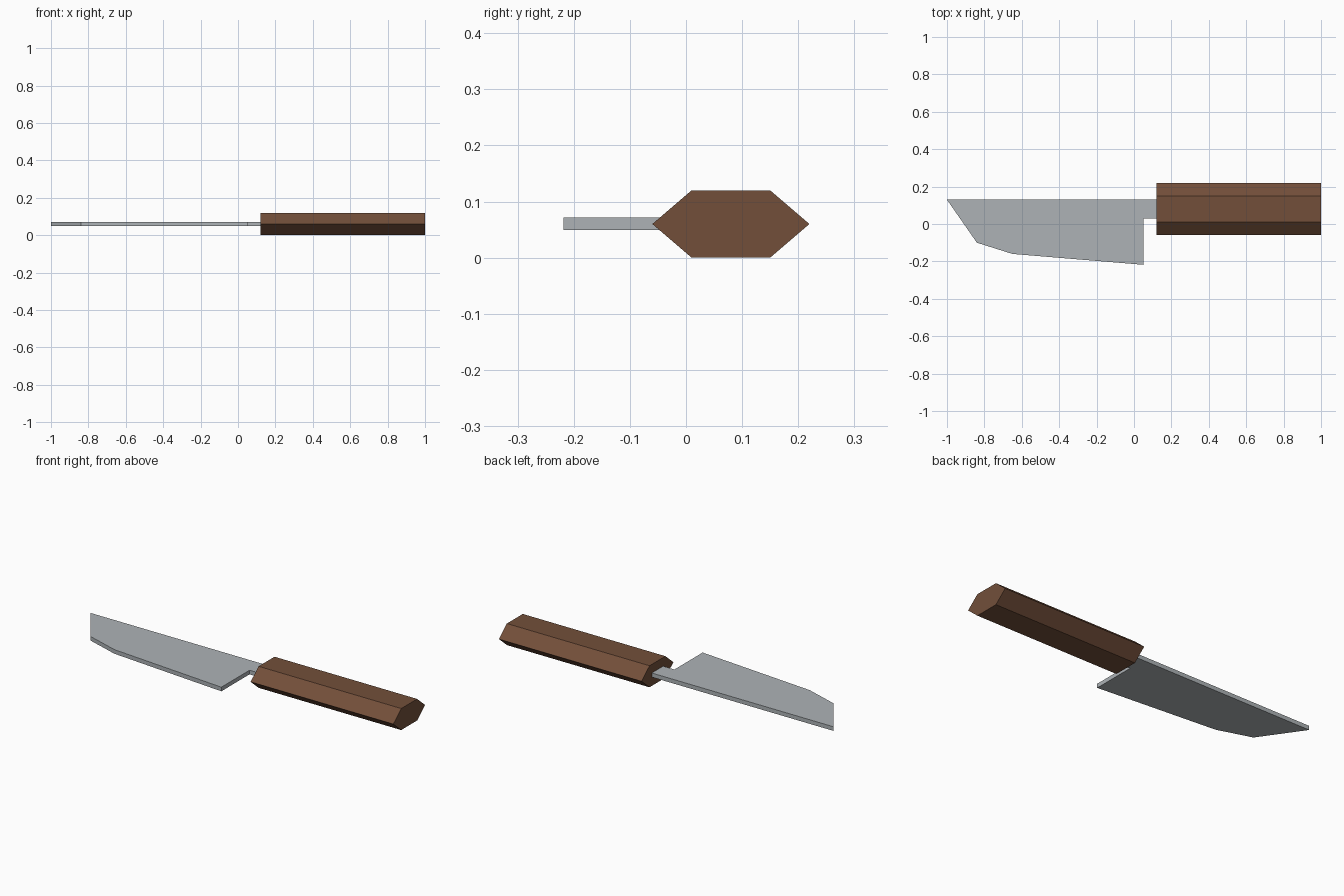
import bpy, bmesh
from mathutils import Vector

if "Cube" in bpy.data.objects:
    bpy.data.objects.remove(bpy.data.objects["Cube"])


def material(name, rgb):
    m = bpy.data.materials.new(name)
    m.diffuse_color = (*rgb, 1)
    m.use_nodes = True
    m.node_tree.nodes["Principled BSDF"].inputs["Base Color"].default_value = m.diffuse_color
    return m


def prism(name, profile, offset, mat):
    """Extrude a flat outline along an offset into a closed solid."""
    bm = bmesh.new()
    face = bm.faces.new([bm.verts.new(p) for p in profile])
    ext = bmesh.ops.extrude_face_region(bm, geom=[face], use_keep_orig=True)
    moved = [g for g in ext["geom"] if isinstance(g, bmesh.types.BMVert)]
    bmesh.ops.translate(bm, verts=moved, vec=Vector(offset))
    bmesh.ops.recalc_face_normals(bm, faces=bm.faces)
    mesh = bpy.data.meshes.new(name)
    bm.to_mesh(mesh)
    bm.free()
    mesh.materials.append(mat)
    obj = bpy.data.objects.new(name, mesh)
    bpy.context.collection.objects.link(obj)
    return obj


steel = material("steel grey", (0.42, 0.45, 0.47))
wood = material("brown wood", (0.17, 0.078, 0.042))

# Blade: flat outline with angled tip, heel and short neck into the handle
outline = [(-1, 0.13), (-0.84, -0.10), (-0.65, -0.16), (0.05, -0.218),
           (0.05, 0.03), (0.125, 0.03), (0.125, 0.13)]
prism("blade", [(x, y, 0.049) for x, y in outline], (0, 0, 0.023), steel)

# Handle: flattened hexagonal bar
section = [(-0.06, 0.06), (0.01, 0), (0.15, 0),
           (0.22, 0.06), (0.15, 0.12), (0.01, 0.12)]
prism("handle", [(0.12, y, z) for y, z in section], (0.88, 0, 0), wood)
